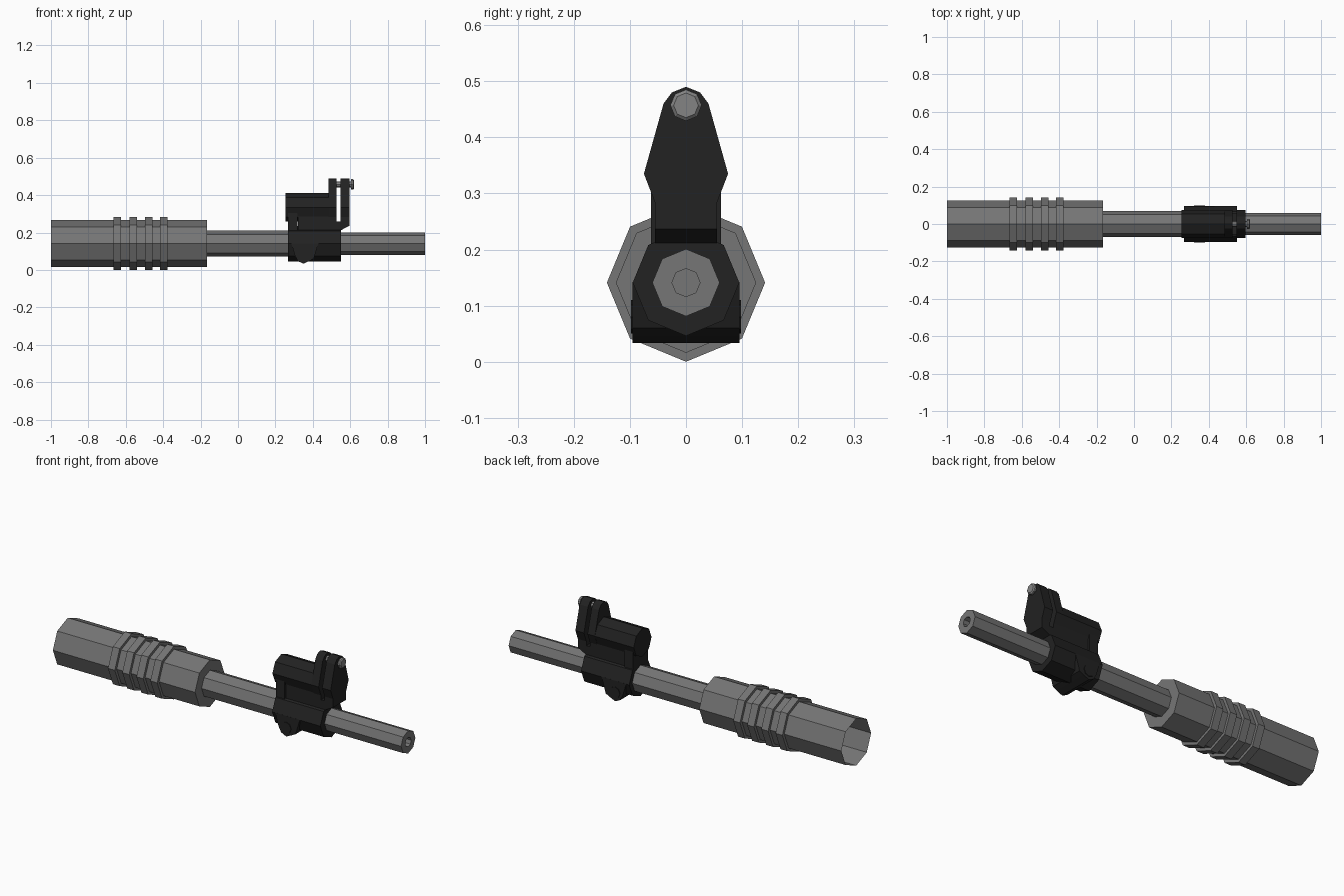
import bpy, bmesh, math

if "Cube" in bpy.data.objects:
    bpy.data.objects.remove(bpy.data.objects["Cube"])

AXIS_Z = 0.141  # height of the tube axis


def material(name, v):
    m = bpy.data.materials.new(name)
    m.diffuse_color = (v, v, v, 1)
    m.use_nodes = True
    m.node_tree.nodes["Principled BSDF"].inputs["Base Color"].default_value = m.diffuse_color
    return m


GREY = material("grey_metal", 0.18)
DARK = material("dark_metal", 0.016)
LIGHT = material("light_screw_metal", 0.23)


def finish(bm, name, mat):
    bmesh.ops.recalc_face_normals(bm, faces=bm.faces)
    me = bpy.data.meshes.new(name)
    bm.to_mesh(me)
    bm.free()
    me.materials.append(mat)
    ob = bpy.data.objects.new(name, me)
    bpy.context.collection.objects.link(ob)
    return ob


def lathe(name, profile, mat, z=AXIS_Z, n=8):
    """Revolve (x, radius) points around the x axis with n flat sides."""
    bm = bmesh.new()
    rings = []
    for x, r in profile:
        if r == 0:
            rings.append([bm.verts.new((x, 0, z))] * n)
        else:
            rings.append([bm.verts.new((x, r * math.cos(2 * math.pi * k / n),
                                        z + r * math.sin(2 * math.pi * k / n))) for k in range(n)])
    for a, b in zip(rings, rings[1:]):
        for k in range(n):
            j = (k + 1) % n
            quad = list(dict.fromkeys((a[k], a[j], b[j], b[k])))
            bm.faces.new(quad)
    return finish(bm, name, mat)


def prism(name, pts, lo, hi, axis, mat):
    """Extrude a profile along x (points are y,z) or along y (points are x,z)."""
    bm = bmesh.new()

    def place(t):
        return [bm.verts.new((t, u, v) if axis == "x" else (u, t, v)) for u, v in pts]
    a, b = place(lo), place(hi)
    bm.faces.new(a)
    bm.faces.new(b)
    for k in range(len(pts)):
        j = (k + 1) % len(pts)
        bm.faces.new((a[k], a[j], b[j], b[k]))
    return finish(bm, name, mat)


def mirrored(half):
    return half + [(-y, z) for y, z in reversed(half) if y != 0]


def circle(cx, cz, r, n=8):
    return [(cx + r * math.cos(2 * math.pi * k / n), cz + r * math.sin(2 * math.pi * k / n))
            for k in range(n)]


# Hollow rear sleeve with four raised ribs, open at the back
R, RIB = 0.125, 0.141
sleeve = [(-1, R)]
for x in (-0.665, -0.581, -0.498, -0.416):
    sleeve += [(x, R), (x, RIB), (x + 0.04, RIB), (x + 0.04, R)]
sleeve += [(-0.165, R), (-0.165, 0)]
lathe("rear_sleeve", sleeve, GREY)

# Stepped tube with a bored front end
lathe("tube", [(-0.165, 0), (-0.165, 0.07), (0.30, 0.07), (0.30, 0.06),
               (1, 0.06), (1, 0.025), (0.93, 0.025), (0.93, 0)], GREY)

# Collar clamped round the tube
lathe("collar", [(0.267, 0.06), (0.267, 0.095), (0.55, 0.095), (0.55, 0.06)], DARK)

# Cross lug and its bolt under the collar
prism("cross_lug", [(0.285, 0.142), (0.305, 0.075), (0.32, 0.047), (0.35, 0.033), (0.38, 0.047),
                    (0.405, 0.06), (0.43, 0.142)], -0.095, 0.095, "y", DARK)
prism("cross_bolt", circle(0.35, 0.08, 0.03), -0.098, 0.098, "y", DARK)

# Neck, rear post and upper cylinder
prism("neck", mirrored([(0.055, 0.17), (0.055, 0.30)]), 0.32, 0.49, "x", DARK)
prism("neck_front", mirrored([(0.055, 0.17), (0.055, 0.26)]), 0.48, 0.55, "x", DARK)
prism("rear_post", [(0.267, 0.18), (0.318, 0.18), (0.318, 0.30), (0.303, 0.325), (0.267, 0.325)],
      -0.062, 0.062, "y", DARK)
lathe("upper_cylinder", [(0.255, 0), (0.255, 0.075), (0.50, 0.075), (0.50, 0)], DARK, 0.335)

# Twin upright plates with a slot between them
top = [(0.055, 0.283), (0.075, 0.335), (0.04, 0.46), (0.025, 0.48), (0, 0.49)]
prism("rear_plate", mirrored([(0.055, 0.22)] + top), 0.483, 0.526, "x", DARK)
front = prism("front_plate", mirrored([(0.055, 0.25)] + top), 0.547, 0.597, "x", DARK)
prism("plate_foot", [(0.52, 0.212), (0.55, 0.212), (0.597, 0.237), (0.597, 0.255), (0.52, 0.258)],
      -0.055, 0.055, "y", DARK)

# Screw through both plates
lathe("screw", [(0.50, 0), (0.50, 0.017), (0.605, 0.017), (0.605, 0.028), (0.615, 0.028),
                (0.62, 0.022), (0.62, 0)], LIGHT, 0.457)
